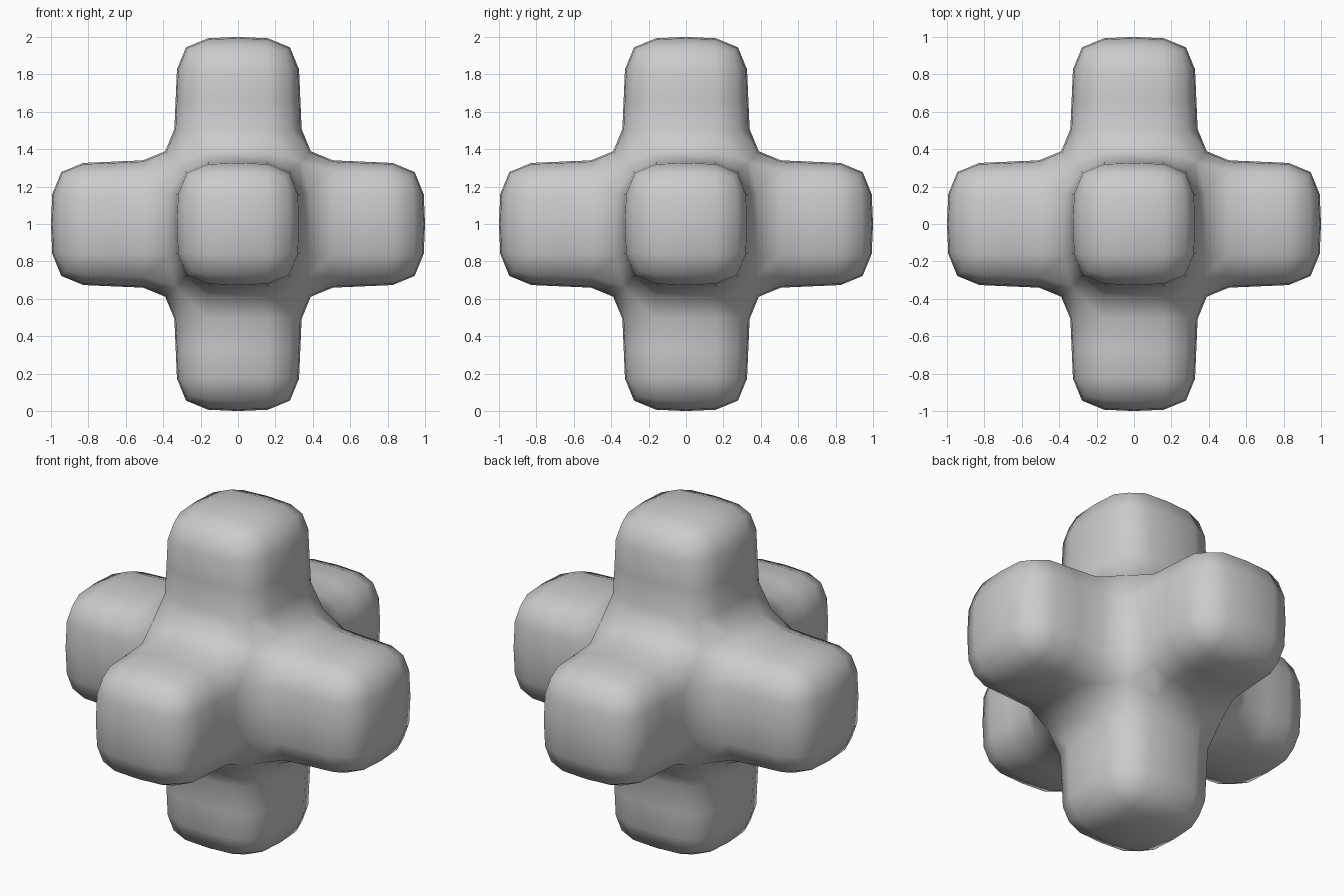
import bpy, bmesh
from mathutils import Vector

if "Cube" in bpy.data.objects:
    bpy.data.objects.remove(bpy.data.objects["Cube"])

S = 2 / 3  # edge of one block

# Core block with one block-long arm pulled out of each face
bm = bmesh.new()
bmesh.ops.create_cube(bm, size=S)
arms = bmesh.ops.extrude_discrete_faces(bm, faces=bm.faces[:])["faces"]
for f in arms:
    c = f.calc_center_median().normalized()
    bmesh.ops.translate(bm, verts=f.verts[:], vec=c * S)

# Split every block face in four, so the rounding stays tight
bmesh.ops.subdivide_edges(bm, edges=bm.edges[:], cuts=1, use_grid_fill=True)
bmesh.ops.recalc_face_normals(bm, faces=bm.faces[:])
bmesh.ops.translate(bm, verts=bm.verts[:], vec=Vector((0, 0, 1)))
for f in bm.faces:
    f.smooth = True

me = bpy.data.meshes.new("six_armed_cross")
bm.to_mesh(me)
bm.free()
ob = bpy.data.objects.new("six_armed_cross", me)
bpy.context.collection.objects.link(ob)

# Soft rounded edges
sub = ob.modifiers.new("rounding", 'SUBSURF')
sub.levels = sub.render_levels = 1
sub.use_limit_surface = True
